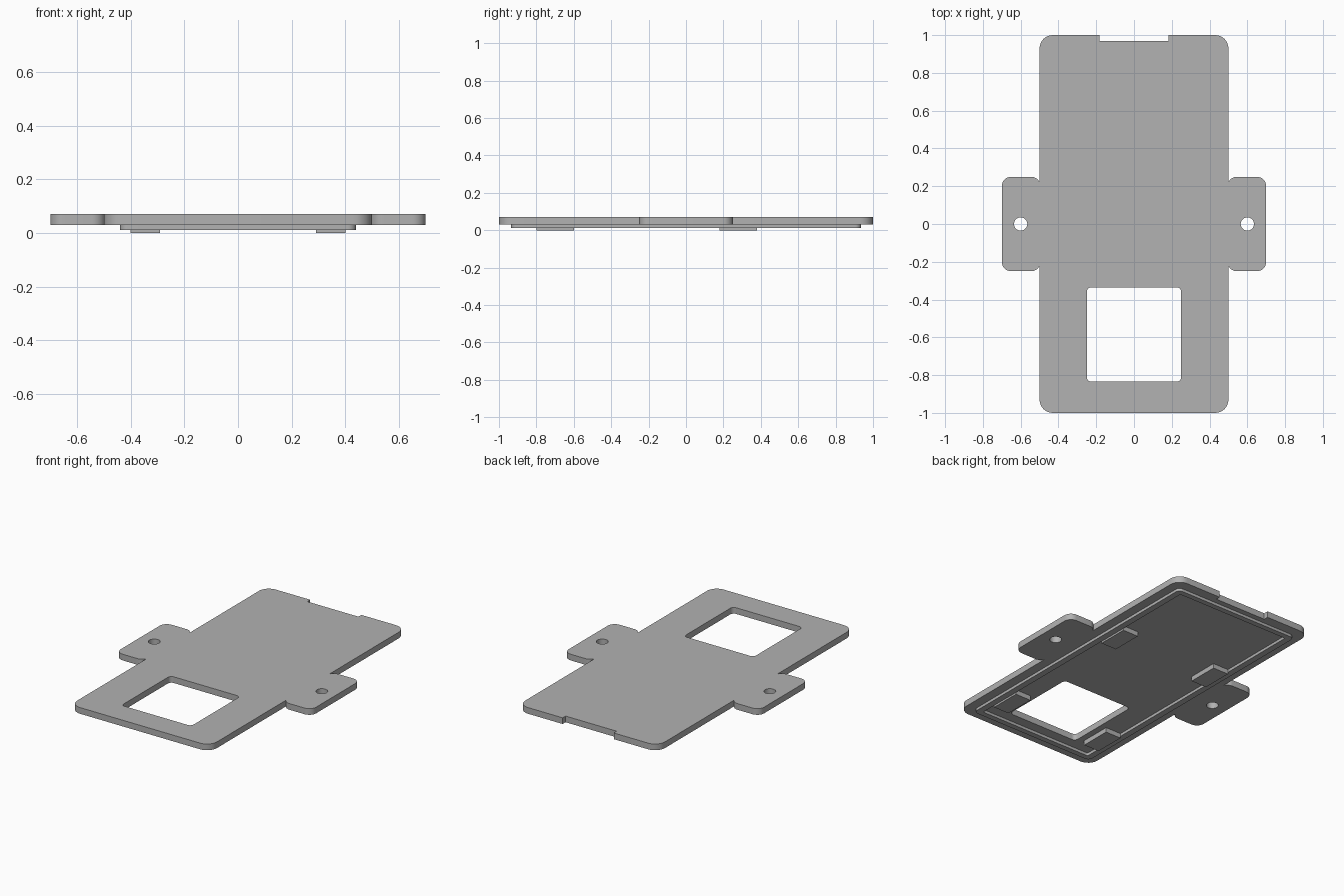
import bpy, bmesh
from math import cos, sin, radians

cube = bpy.data.objects.get("Cube")
if cube:
    bpy.data.objects.remove(cube, do_unlink=True)

grey = bpy.data.materials.new("plain grey")
grey.use_nodes = True
colour = (0.445, 0.445, 0.445, 1)
grey.diffuse_color = colour
grey.node_tree.nodes["Principled BSDF"].inputs["Base Color"].default_value = colour


def arc(cx, cy, r, start, end, steps=8):
    """Points along an arc, angles in degrees."""
    angles = [radians(start + (end - start) * i / steps) for i in range(steps + 1)]
    return [(cx + r * cos(a), cy + r * sin(a)) for a in angles]


def rounded_rect(cx, cy, hx, hy, r):
    points = []
    for i, (sx, sy) in enumerate([(1, 1), (-1, 1), (-1, -1), (1, -1)]):
        points += arc(cx + sx * (hx - r), cy + sy * (hy - r), r, i * 90, i * 90 + 90)
    return points


def circle(cx, cy, r):
    return arc(cx, cy, r, 0, 360, 32)[:-1]


def slab(name, loops, z0, z1):
    """Extrude closed outlines between two heights; inner outlines become holes."""
    curve = bpy.data.curves.new(name, "CURVE")
    curve.dimensions = "2D"
    curve.fill_mode = "BOTH"
    curve.extrude = (z1 - z0) / 2
    for loop in loops:
        spline = curve.splines.new("POLY")
        spline.points.add(len(loop) - 1)
        for point, (x, y) in zip(spline.points, loop):
            point.co = (x, y, 0, 1)
        spline.use_cyclic_u = True
    obj = bpy.data.objects.new(name, curve)
    obj.location.z = (z0 + z1) / 2
    bpy.context.collection.objects.link(obj)
    bpy.ops.object.select_all(action="DESELECT")
    obj.select_set(True)
    bpy.context.view_layer.objects.active = obj
    bpy.ops.object.convert(target="MESH")
    obj = bpy.context.view_layer.objects.active
    # Weld caps to walls
    bm = bmesh.new()
    bm.from_mesh(obj.data)
    bmesh.ops.remove_doubles(bm, verts=bm.verts, dist=0.0001)
    bmesh.ops.recalc_face_normals(bm, faces=bm.faces)
    bm.to_mesh(obj.data)
    bm.free()
    obj.data.materials.clear()
    obj.data.materials.append(grey)
    bpy.ops.object.shade_smooth_by_angle(angle=radians(30))
    return obj


# Main plate: half outline with side ear and end notch, then mirrored
half = (
    arc(0.43, -0.93, 0.07, -90, 0)
    + arc(0.545, -0.2, 0.05, 206, 270)
    + arc(0.65, -0.2, 0.05, 270, 360)
    + arc(0.65, 0.2, 0.05, 0, 90)
    + arc(0.545, 0.2, 0.05, 90, 154)
    + arc(0.43, 0.93, 0.07, 0, 90)
    + [(0.183, 1), (0.183, 0.97)]
)
outline = half + [(-x, y) for x, y in reversed(half)]
window = rounded_rect(0, -0.585, 0.25, 0.25, 0.025)
holes = [circle(side * 0.6, 0, 0.035) for side in (-1, 1)]
slab("cover_plate", [outline, window] + holes, 0.03, 0.07)

# Raised locating rim on the underside
slab("underside_rim", [rounded_rect(0, 0, 0.44, 0.935, 0.03),
                       rounded_rect(0, 0, 0.4, 0.9, 0.01)], 0.012, 0.03)

# Four support pads on the underside
for side, side_name in ((-1, "right"), (1, "left")):
    for y, end_name in ((-0.7, "front"), (0.28, "back")):
        x0, x1 = side * 0.29, side * 0.4
        pad = [(x0, y - 0.1), (x1, y - 0.1), (x1, y + 0.1), (x0, y + 0.1)]
        slab(f"{end_name}_{side_name}_pad", [pad], 0, 0.03)
